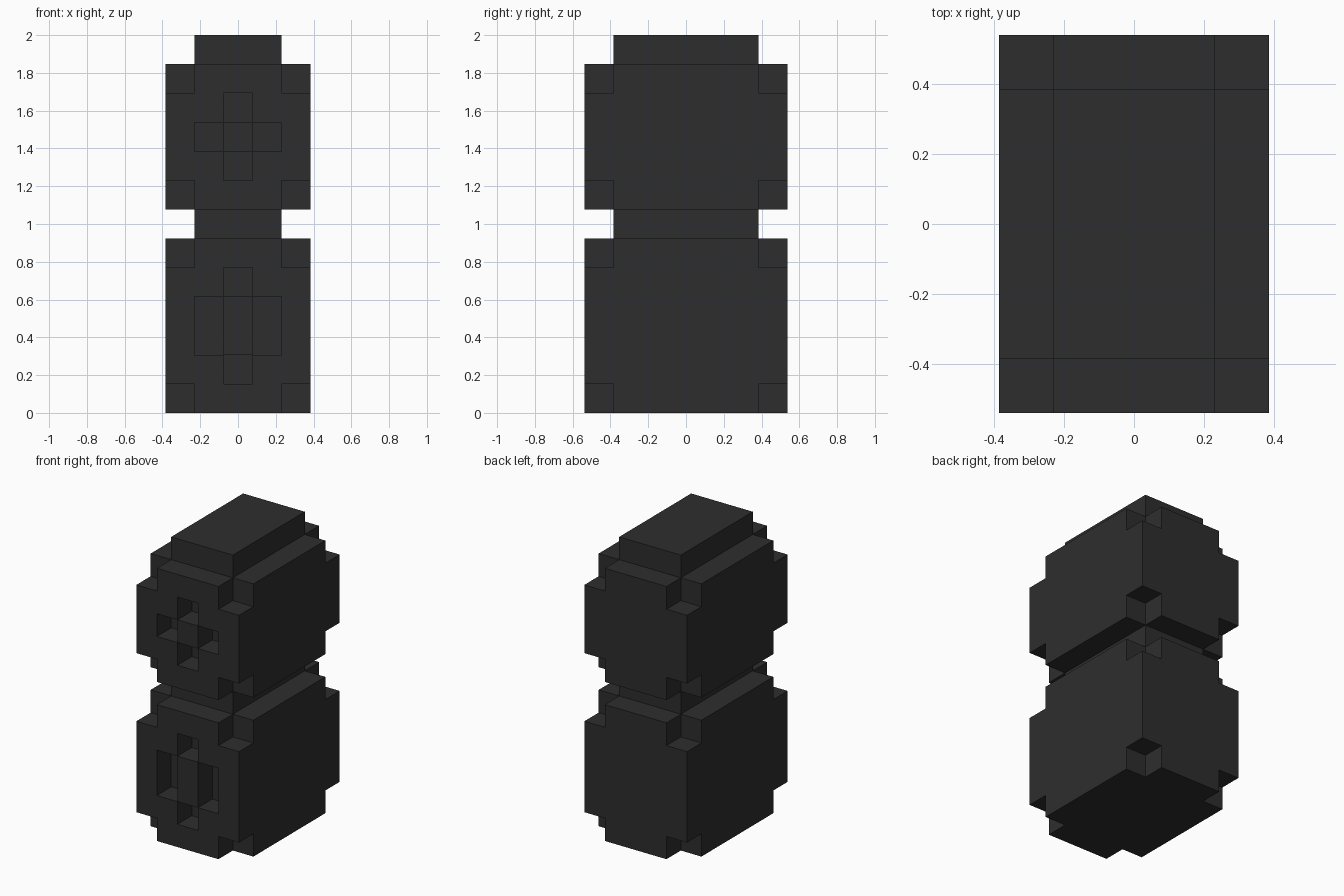
import bpy
import bmesh
from mathutils import Vector

cube = bpy.data.objects.get("Cube")
if cube:
    bpy.data.objects.remove(cube, do_unlink=True)

U = 2 / 13                      # edge of one block
NX, NY = 5, 7                   # footprint in blocks

charcoal = bpy.data.materials.new("charcoal")
charcoal.use_nodes = True
COLOUR = (0.027, 0.027, 0.027, 1)
charcoal.diffuse_color = COLOUR
charcoal.node_tree.nodes["Principled BSDF"].inputs["Base Color"].default_value = COLOUR


def box(x0, x1, y0, y1, z0, z1):
    return {(x, y, z) for x in range(x0, x1) for y in range(y0, y1) for z in range(z0, z1)}


def body(z0, z1):
    """Full-size block with its eight corner cells removed."""
    corners = {(x, y, z) for x in (0, NX - 1) for y in (0, NY - 1) for z in (z0, z1 - 1)}
    return box(0, NX, 0, NY, z0, z1) - corners


def front_slots(z0, z1):
    """Four one-deep slots around a flush centre; z0..z1 is the centre height."""
    return (box(1, 2, 0, 1, z0, z1) | box(3, 4, 0, 1, z0, z1)
            | box(2, 3, 0, 1, z0 - 1, z0) | box(2, 3, 0, 1, z1, z1 + 1))


parts = {
    "lower_body": body(0, 6) - front_slots(2, 4),
    "neck": box(1, 4, 1, 6, 6, 7),
    "upper_body": body(7, 12) - front_slots(9, 10),
    "top_cap": box(1, 4, 1, 6, 12, 13),
}
filled = set().union(*parts.values())


def build(name, cells):
    """Skin the cells with outward faces wherever the neighbour is empty."""
    bm = bmesh.new()
    for cell in sorted(cells):
        centre = Vector(cell) + Vector((0.5 - NX / 2, 0.5 - NY / 2, 0.5))
        for axis in range(3):
            for sign in (-1, 1):
                n = Vector((0, 0, 0))
                n[axis] = sign
                if tuple(int(c + d) for c, d in zip(cell, n)) in filled:
                    continue
                a = Vector((0, 0, 0))
                a[(axis + 1) % 3] = 1
                b = n.cross(a)
                quad = [centre + (n + a * i + b * j) / 2
                        for i, j in ((-1, -1), (1, -1), (1, 1), (-1, 1))]
                bm.faces.new([bm.verts.new(p * U) for p in quad])
    # Merge cell faces into large flat faces
    bmesh.ops.remove_doubles(bm, verts=bm.verts, dist=0.001)
    bmesh.ops.dissolve_limit(bm, angle_limit=0.01, verts=bm.verts, edges=bm.edges)
    mesh = bpy.data.meshes.new(name)
    bm.to_mesh(mesh)
    bm.free()
    mesh.materials.append(charcoal)
    obj = bpy.data.objects.new(name, mesh)
    bpy.context.collection.objects.link(obj)


for part_name, part_cells in parts.items():
    build(part_name, part_cells)
